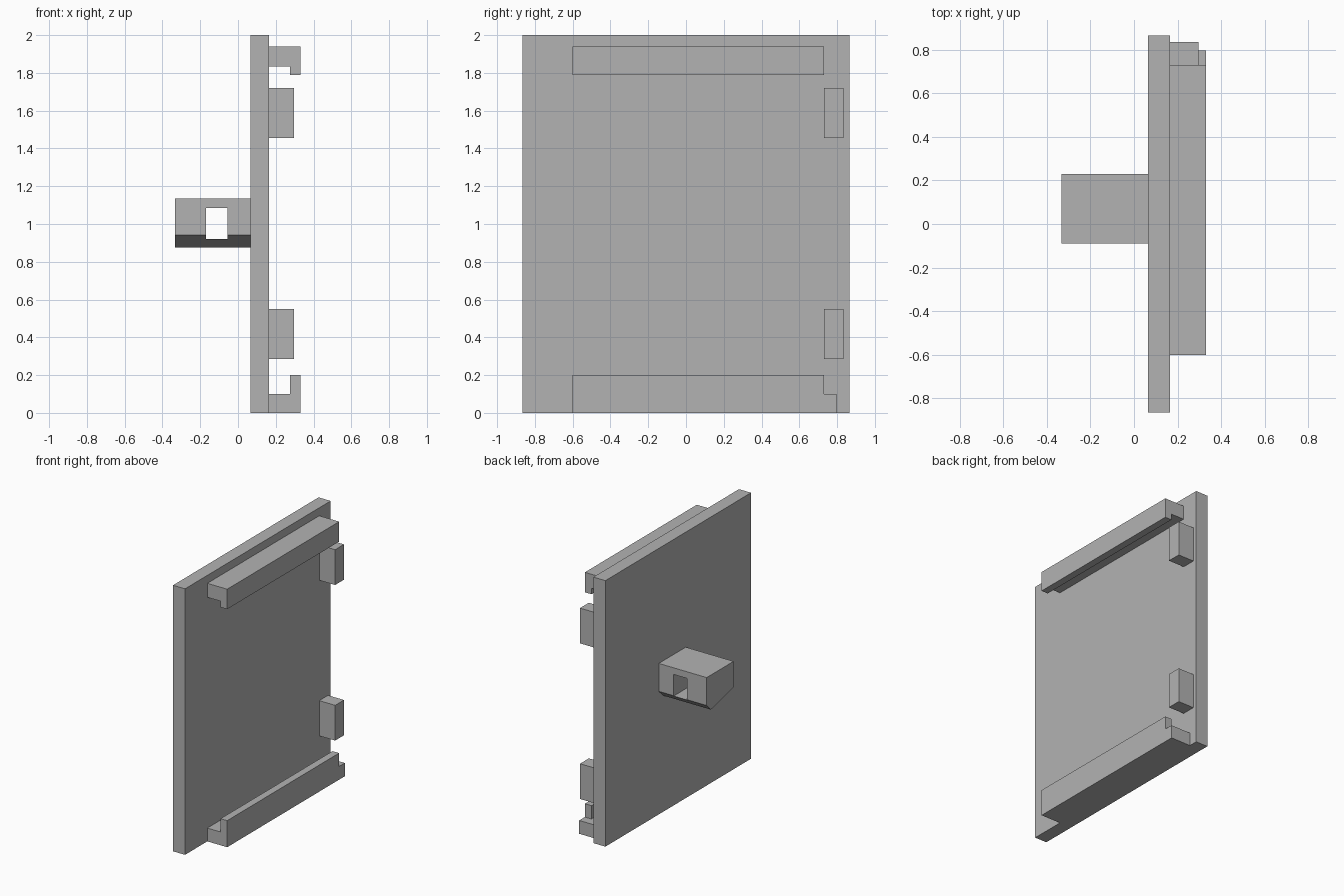
import bpy
import bmesh
from mathutils import Vector

cube = bpy.data.objects.get("Cube")
if cube:
    bpy.data.objects.remove(cube, do_unlink=True)

# Single grey finish
grey = bpy.data.materials.new("plain_grey")
grey.use_nodes = True
colour = (0.45, 0.45, 0.45, 1)
grey.diffuse_color = colour
grey.node_tree.nodes["Principled BSDF"].inputs["Base Color"].default_value = colour


def prism(name, points, offset):
    """Extrude a closed planar outline by an offset."""
    bm = bmesh.new()
    face = bm.faces.new([bm.verts.new(p) for p in points])
    result = bmesh.ops.extrude_face_region(bm, geom=[face])
    moved = [v for v in result["geom"] if isinstance(v, bmesh.types.BMVert)]
    bmesh.ops.translate(bm, verts=moved, vec=Vector(offset))
    bmesh.ops.recalc_face_normals(bm, faces=bm.faces)
    mesh = bpy.data.meshes.new(name)
    bm.to_mesh(mesh)
    bm.free()
    mesh.materials.append(grey)
    obj = bpy.data.objects.new(name, mesh)
    bpy.context.collection.objects.link(obj)
    return obj


def along_y(name, outline, y0, y1):
    return prism(name, [(x, y0, z) for x, z in outline], (0, y1 - y0, 0))


def box(name, x0, x1, y0, y1, z0, z1):
    return along_y(name, [(x0, z0), (x1, z0), (x1, z1), (x0, z1)], y0, y1)


# Main panel
BACK, FACE, RAIL = 0.065, 0.165, 0.33
box("panel", BACK, FACE, -0.865, 0.865, 0, 2)

# Hooked rails, open towards each other
LIP = 0.275
along_y("upper_rail", [(FACE, 1.94), (RAIL, 1.94), (RAIL, 1.79),
                       (LIP, 1.79), (LIP, 1.835), (FACE, 1.835)], -0.6, 0.73)
along_y("lower_rail", [(FACE, 0), (RAIL, 0), (RAIL, 0.2),
                       (LIP, 0.2), (LIP, 0.1), (FACE, 0.1)], -0.6, 0.73)
box("lower_rail_end", FACE, RAIL, 0.73, 0.797, 0, 0.1)

# End stops
for name, z in (("lower_stop", 0.285), ("upper_stop", 1.455)):
    box(name, FACE, 0.297, 0.73, 0.835, z, z + 0.265)

# Handle with a sloping underside and a slot through it
handle_side = [(-0.09, 1.135), (0.23, 1.135), (0.23, 0.925),
               (0.18, 0.875), (-0.09, 0.942)]
handle = prism("handle", [(BACK, y, z) for y, z in handle_side], (-0.398, 0, 0))
cutter = box("handle_slot_cutter", -0.17, -0.055, -0.3, 0.4, 0.92, 1.085)
cutter.hide_render = True
cutter.display_type = 'WIRE'
slot = handle.modifiers.new("slot", 'BOOLEAN')
slot.operation = 'DIFFERENCE'
slot.solver = 'EXACT'
slot.object = cutter
